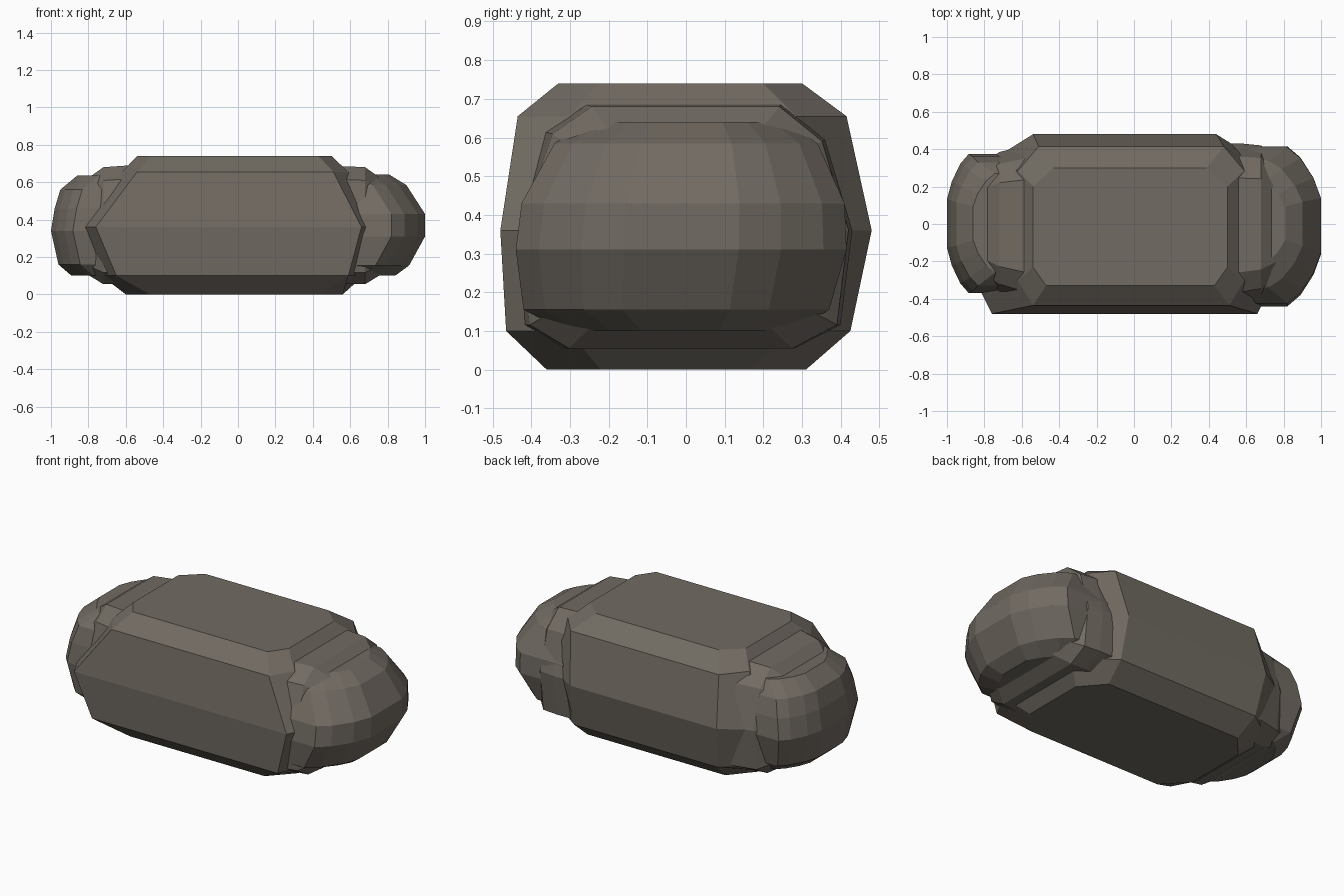
import bpy, bmesh

if "Cube" in bpy.data.objects:
    bpy.data.objects.remove(bpy.data.objects["Cube"])

# Ten-sided cross-section in y/z, unit size, for the middle layer
SECTION = [(-1, 0), (-.94, -.8), (-.70, -1), (.66, -1), (.93, -.8),
           (1, 0), (.84, .72), (.58, 1), (-.56, 1), (-.80, .78)]
# Rounded corner: inset from the tip in x and from the side in y
CORNER = [(0, .28), (.04, .17), (.11, .06), (.18, 0)]


def loft(name, rings):
    """Closed faceted solid skinned through a list of equal-length rings."""
    bm = bmesh.new()
    vs = [[bm.verts.new(p) for p in r] for r in rings]
    n = len(vs[0])
    for a, b in zip(vs, vs[1:]):
        for i in range(n):
            j = (i + 1) % n
            bm.faces.new((a[i], a[j], b[j], b[i]))
    bm.faces.new(vs[0])
    bm.faces.new(vs[-1])
    bmesh.ops.recalc_face_normals(bm, faces=bm.faces)
    me = bpy.data.meshes.new(name)
    bm.to_mesh(me)
    bm.free()
    ob = bpy.data.objects.new(name, me)
    bpy.context.collection.objects.link(ob)
    return ob


def slab(z, x0, x1, y0, y1, cf, cb, cy):
    """Horizontal chamfered rectangle; cf / cb are front / back corner cuts."""
    return [(x0 + cf, y0, z), (x1 - cf, y0, z), (x1, y0 + cy, z), (x1, y1 - cy, z),
            (x1 - cb, y1, z), (x0 + cb, y1, z), (x0, y1 - cy, z), (x0, y0 + cy, z)]


def slice_x(x, y0, y1, z0, z1, zm=.36):
    """Vertical section across x, fitted to the given limits."""
    ym, h = (y0 + y1) / 2, (y1 - y0) / 2
    return [(x, ym + u * h, zm + v * ((z1 - zm) if v > 0 else (zm - z0)))
            for u, v in SECTION]


def nose(z, tip, y0, y1, side, round_x=1):
    """Horizontal outline of an end boulder with rounded outer corners."""
    k = (y1 - y0) / .86
    front = [(side * (tip - a * round_x), y0 + b * k, z) for a, b in CORNER]
    back = [(side * (tip - a * round_x), y1 - b * k, z) for a, b in CORNER]
    return front + [(side * .40, y0, z), (side * .40, y1, z)] + back[::-1]


# Large central block with bevelled top and bottom
rock = loft("rock_core", [
    slab(0, -.60, .56, -.36, .31, .13, .12, .14),
    slab(.10, -.73, .67, -.465, .425, .08, .22, .16),
    slab(.36, -.86, .76, -.48, .48, .10, .32, .20),
    slab(.655, -.62, .59, -.435, .415, .08, .11, .13),
    slab(.74, -.54, .50, -.33, .30, .07, .11, .10)])

# Middle layer stepping down from the core
step = loft("rock_step", [
    slice_x(-.86, -.28, .28, .14, .58),
    slice_x(-.72, -.40, .385, .055, .68),
    slice_x(-.58, -.45, .42, .055, .69),
    slice_x(.58, -.45, .43, .055, .685),
    slice_x(.68, -.43, .42, .055, .68),
    slice_x(.82, -.30, .28, .14, .58)])

# Rounded boulders at both ends, stacked in height
left = loft("rock_left_end", [nose(*lv, -1, .65) for lv in [
    (.10, .89, -.29, .27), (.16, .96, -.345, .33), (.34, 1.0, -.37, .375),
    (.46, .98, -.355, .36), (.56, .95, -.33, .33), (.635, .86, -.26, .27)]])
right = loft("rock_right_end", [nose(*lv, 1) for lv in [
    (.10, .84, -.31, .28), (.155, .915, -.42, .37), (.31, 1.0, -.44, .415),
    (.43, 1.0, -.425, .41), (.585, .90, -.34, .34), (.64, .81, -.25, .26)]])

# Fuse everything into one rock
bpy.context.view_layer.objects.active = rock
for part in (step, left, right):
    m = rock.modifiers.new("fuse", 'BOOLEAN')
    m.operation = 'UNION'
    m.solver = 'EXACT'
    m.object = part
    bpy.ops.object.modifier_apply(modifier=m.name)
    bpy.data.objects.remove(part)
rock.name = "rock"

# Warm dark stone
stone = bpy.data.materials.new("stone")
stone.diffuse_color = (.165, .145, .122, 1)
stone.use_nodes = True
stone.node_tree.nodes["Principled BSDF"].inputs["Base Color"].default_value = stone.diffuse_color
rock.data.materials.clear()
rock.data.materials.append(stone)
